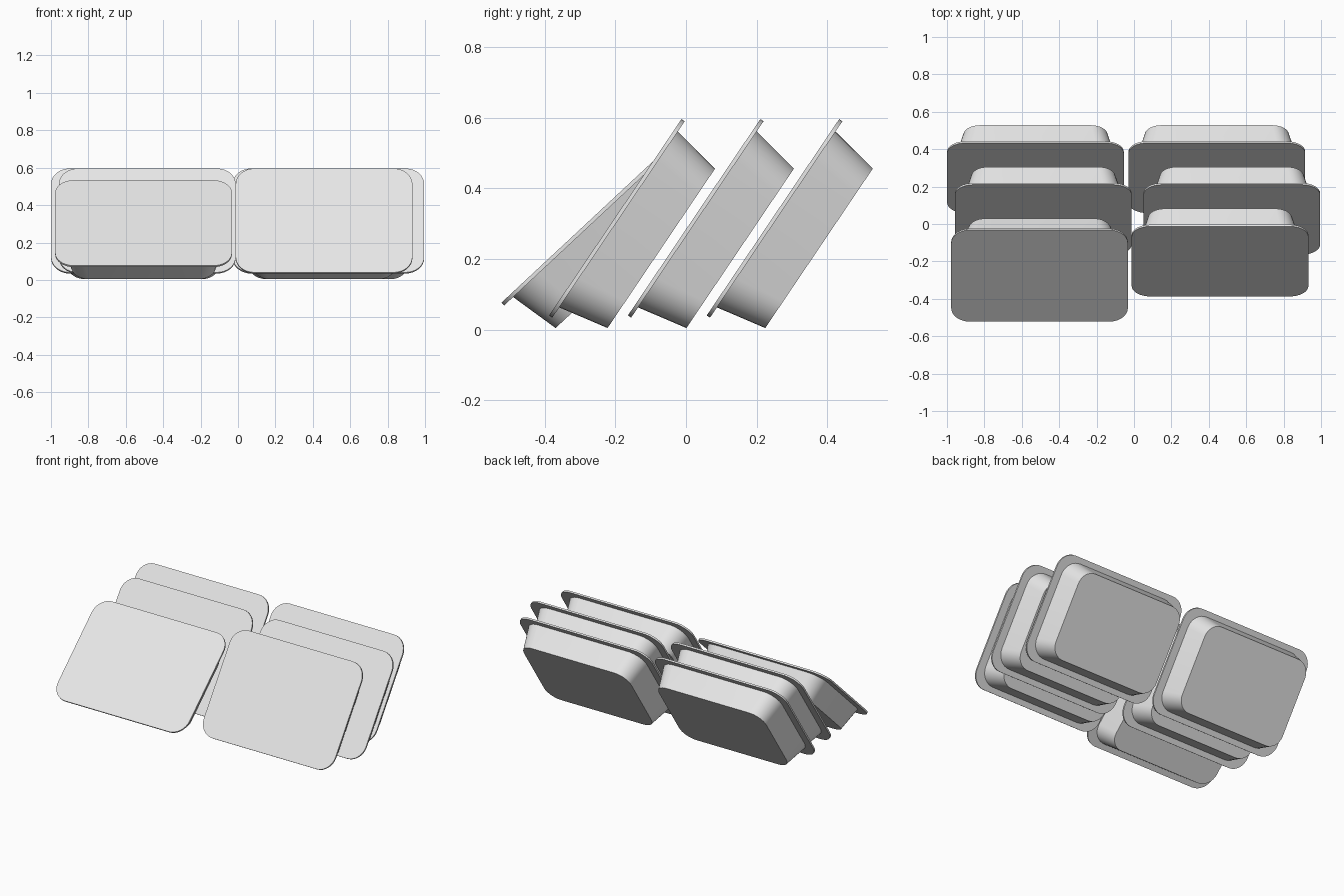
import bpy, bmesh, math
from mathutils import Matrix

if "Cube" in bpy.data.objects:
    bpy.data.objects.remove(bpy.data.objects["Cube"])

grey = bpy.data.materials.new("light grey")
grey.use_nodes = True
grey.diffuse_color = (0.8, 0.8, 0.8, 1)
grey.node_tree.nodes["Principled BSDF"].inputs["Base Color"].default_value = (0.8, 0.8, 0.8, 1)


def rounded_ring(bm, width, length, radius, z, steps=8):
    """Rounded rectangle of vertices at height z."""
    ring = []
    corners = [(1, 1), (-1, 1), (-1, -1), (1, -1)]
    for i, (sx, sy) in enumerate(corners):
        for k in range(steps + 1):
            a = math.radians(90) * (i + k / steps)
            ring.append(bm.verts.new((sx * (width / 2 - radius) + radius * math.cos(a),
                                      sy * (length / 2 - radius) + radius * math.sin(a), z)))
    return ring


def loft(name, top, bottom, matrix):
    """Closed solid between two rounded rectangles."""
    bm = bmesh.new()
    a, b = rounded_ring(bm, *top), rounded_ring(bm, *bottom)
    bm.faces.new(a)
    bm.faces.new(b[::-1])
    for i in range(len(a)):
        j = (i + 1) % len(a)
        bm.faces.new((a[i], b[i], b[j], a[j]))
    bmesh.ops.recalc_face_normals(bm, faces=bm.faces)
    mesh = bpy.data.meshes.new(name)
    bm.to_mesh(mesh)
    bm.free()
    mesh.materials.append(grey)
    obj = bpy.data.objects.new(name, mesh)
    bpy.context.collection.objects.link(obj)
    obj.matrix_world = matrix
    bpy.ops.object.select_all(action='DESELECT')
    obj.select_set(True)
    bpy.context.view_layer.objects.active = obj
    bpy.ops.object.shade_smooth_by_angle(angle=math.radians(30))


def tray(name, x, y, z, tilt):
    """Tilted tray: flat lid with a rim, tapered tub behind it."""
    m = Matrix.Translation((x, y, z)) @ Matrix.Rotation(math.radians(tilt), 4, 'X')
    loft(name + "_lid", (0.945, 0.67, 0.1, 0), (0.945, 0.67, 0.1, -0.011), m)
    loft(name + "_tub", (0.845, 0.6, 0.1, -0.011), (0.77, 0.544, 0.09, -0.157), m)


# Two columns of leaning trays; the front right-hand one lies flatter
tray("front_right_tray", -0.505, -0.277, 0.305, 43)
tray("middle_right_tray", -0.485, 0.023, 0.318, 56)
tray("back_right_tray", -0.527, 0.246, 0.318, 56)
tray("front_left_tray", 0.46, -0.2, 0.318, 56)
tray("middle_left_tray", 0.523, 0.023, 0.318, 56)
tray("back_left_tray", 0.443, 0.246, 0.318, 56)
